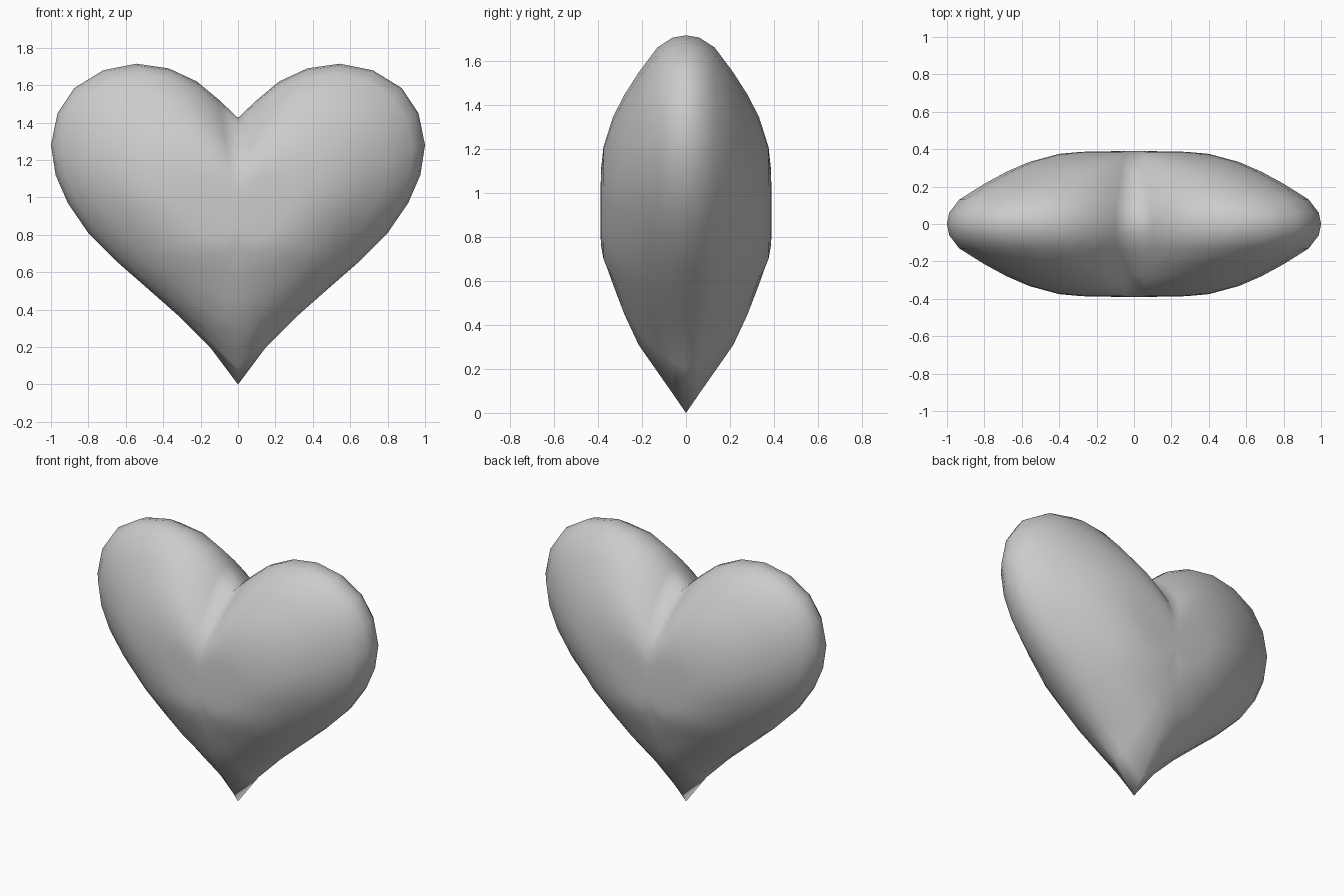
import bpy, bmesh

if "Cube" in bpy.data.objects:
    bpy.data.objects.remove(bpy.data.objects["Cube"])

# Right half of the heart outline (x, z), from bottom tip to top notch
HALF = [(0, 0), (.15, .2), (.31, .36), (.48, .51), (.64, .65), (.80, .81),
        (.91, .97), (.975, 1.12), (1, 1.28), (.965, 1.45), (.875, 1.585),
        (.72, 1.68), (.545, 1.715), (.37, 1.69), (.22, 1.62), (.10, 1.52), (0, 1.425)]
CENTRE_Z = 0.87

# Rings from rim to middle: depth, and inward shift for sides, tip and notch
DEPTH = [0, .06, .13, .215, .28, .332, .375, .386, .389]
SIDE = [0, .012, .065, .2, .32, .44, .6, .72, .88]
TIP = [0, .10, .215, .355, .515, .672, .83, .91, .97]
NOTCH = [0, .02, .09, .21, .32, .42, .57, .70, .88]
# Fullness of the lower flanks, and how tightly the tip ridge is drawn in
FLANK = [1, .85, .85, .85, .88, .92, .96, 1, 1]
SHARP = [1, 2.5, 2.5, 2.5, 1.5, 1, 1, 1, 1]
TIP_WEIGHT = {0: 1, 1: .7, 2: .35, 3: .12}
NOTCH_WEIGHT = {16: 1, 15: .6, 14: .25}


def ring_points(r):
    pts = []
    for i, (x, z) in enumerate(HALF):
        f = SIDE[r] * (FLANK[r] if 1 <= i <= 4 else 1)
        f += (TIP[r] - f) * TIP_WEIGHT.get(i, 0) ** SHARP[r]
        f += (NOTCH[r] - f) * NOTCH_WEIGHT.get(i, 0)
        pts.append((x * (1 - f), z + (CENTRE_Z - z) * f))
    return pts + [(-x, z) for x, z in pts[-2:0:-1]]


# Puffed heart: shared rim, then rings closing to the middle on both faces
bm = bmesh.new()
rim = [bm.verts.new((x, 0, z)) for x, z in ring_points(0)]
n = len(rim)
for side in (-1, 1):
    outer = rim
    for r in range(1, len(DEPTH)):
        inner = [bm.verts.new((x, side * DEPTH[r], z)) for x, z in ring_points(r)]
        for i in range(n):
            j = (i + 1) % n
            bm.faces.new((outer[i], outer[j], inner[j], inner[i]))
        outer = inner
    middle = bm.verts.new((0, side * .389, CENTRE_Z))
    for i in range(n):
        bm.faces.new((outer[i], outer[(i + 1) % n], middle))
bmesh.ops.recalc_face_normals(bm, faces=bm.faces)
for face in bm.faces:
    face.smooth = True

mesh = bpy.data.meshes.new("heart")
bm.to_mesh(mesh)
bm.free()
heart = bpy.data.objects.new("heart", mesh)
bpy.context.collection.objects.link(heart)
